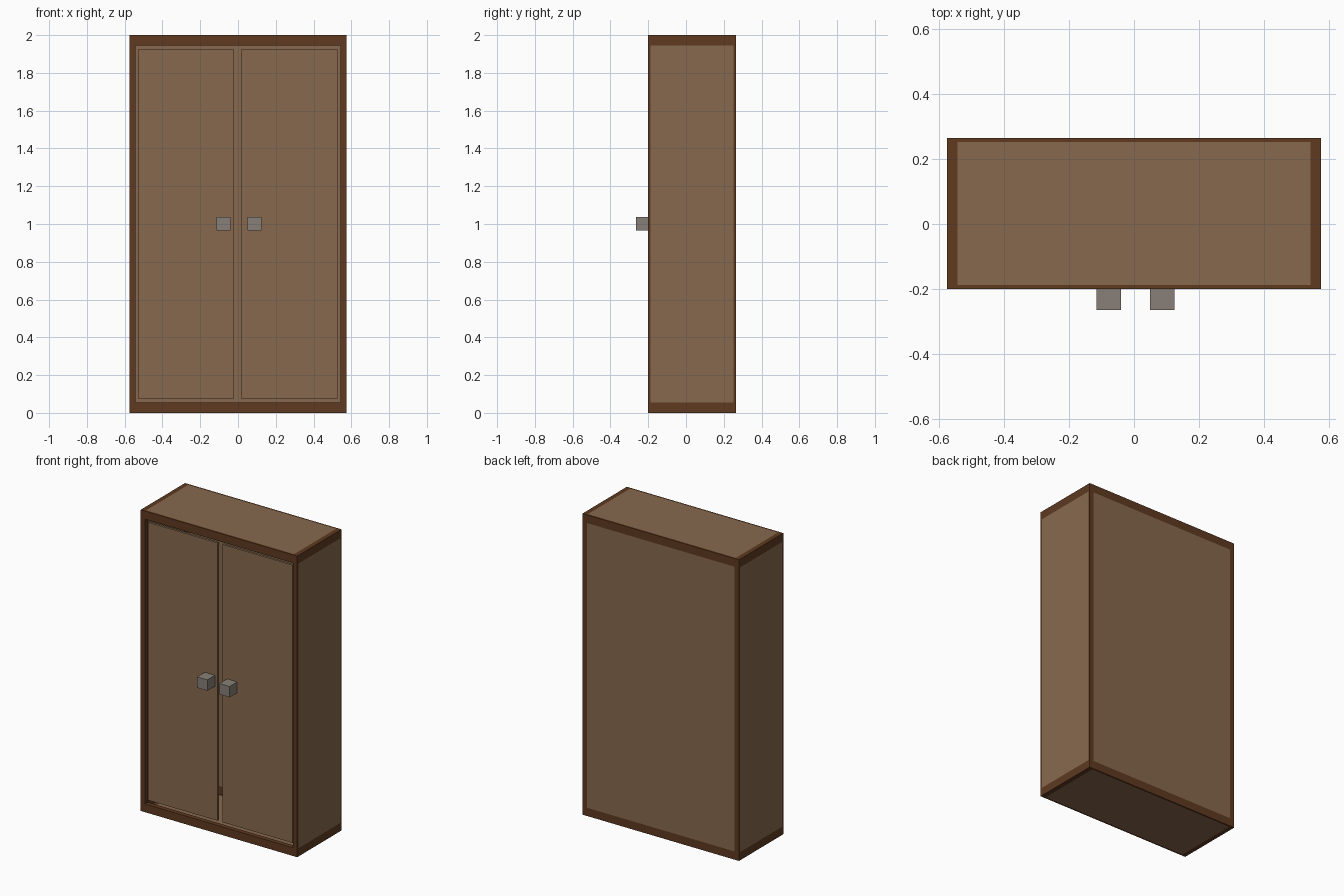
import bpy, bmesh
from mathutils import Vector

if "Cube" in bpy.data.objects:
    bpy.data.objects.remove(bpy.data.objects["Cube"])


def material(name, rgb):
    m = bpy.data.materials.new(name)
    m.diffuse_color = (*rgb, 1)
    m.use_nodes = True
    m.node_tree.nodes["Principled BSDF"].inputs["Base Color"].default_value = m.diffuse_color
    return m


DARK = material("dark_wood", (0.114, 0.0423, 0.0144))
LIGHT = material("light_wood", (0.242, 0.141, 0.0762))
GREY = material("handle_grey", (0.246, 0.216, 0.188))


def add_object(name, bm, mats):
    me = bpy.data.meshes.new(name)
    bm.to_mesh(me)
    bm.free()
    for m in mats:
        me.materials.append(m)
    ob = bpy.data.objects.new(name, me)
    bpy.context.collection.objects.link(ob)
    return ob


def box(name, lo, hi, mat):
    lo, hi = Vector(lo), Vector(hi)
    bm = bmesh.new()
    bmesh.ops.create_cube(bm, size=1)
    bmesh.ops.scale(bm, vec=hi - lo, verts=bm.verts)
    bmesh.ops.translate(bm, vec=(lo + hi) / 2, verts=bm.verts)
    return add_object(name, bm, [mat])


# Cabinet shell: every side is a dark border around a flush light panel
bm = bmesh.new()
bmesh.ops.create_cube(bm, size=2)
panels = list(bm.faces)
bmesh.ops.inset_individual(bm, faces=panels, thickness=0.077)
for f in panels:
    f.material_index = 1
bmesh.ops.scale(bm, vec=(0.575, 0.2325, 1), verts=bm.verts)
bmesh.ops.translate(bm, vec=(0, 0.0325, 1), verts=bm.verts)

# Open front with a shallow dark reveal around the doors
front = min(panels, key=lambda f: f.calc_center_median().y)
rim = list(front.edges)
bmesh.ops.delete(bm, geom=[front], context='FACES_ONLY')
new = bmesh.ops.extrude_edge_only(bm, edges=rim)["geom"]
bmesh.ops.translate(bm, vec=(0, 0.03, 0),
                    verts=[g for g in new if isinstance(g, bmesh.types.BMVert)])
for g in new:
    if isinstance(g, bmesh.types.BMFace):
        g.material_index = 0
bmesh.ops.recalc_face_normals(bm, faces=bm.faces)
add_object("cabinet", bm, [DARK, LIGHT])

# Recessed doors with a narrow gap, and a cube handle on each
for side, x0, x1, hx in (("left", -0.5307, -0.02, -0.0775),
                         ("right", 0.017, 0.5307, 0.0865)):
    box(side + "_door", (x0, -0.185, 0.077), (x1, -0.17, 1.923), LIGHT)
    box(side + "_handle", (hx - 0.0375, -0.265, 0.966),
        (hx + 0.0375, -0.184, 1.038), GREY)
